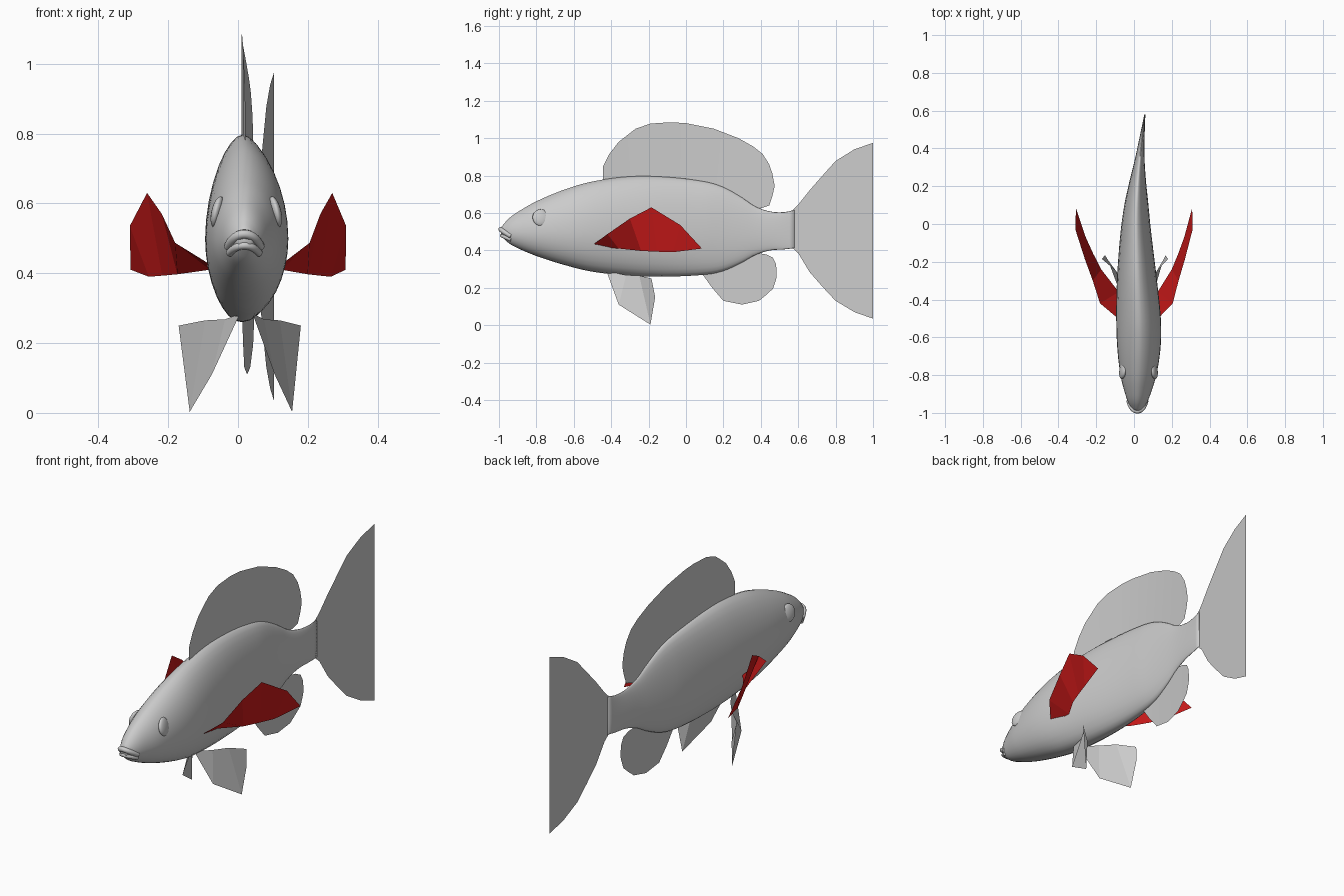
import bpy, bmesh
from math import cos, sin, pi, copysign

if "Cube" in bpy.data.objects:
    bpy.data.objects.remove(bpy.data.objects["Cube"])


def lerp_table(pts, y):
    """Smooth (Catmull-Rom style) lookup in a table of (y, values...)."""
    n = len(pts)
    y = min(max(y, pts[0][0]), pts[-1][0])
    i = max(k for k in range(n - 1) if pts[k][0] <= y)
    a, b = pts[i], pts[i + 1]
    p, q = pts[max(i - 1, 0)], pts[min(i + 2, n - 1)]
    h = b[0] - a[0]
    t = (y - a[0]) / h
    out = []
    for c in range(1, len(a)):
        m0 = (b[c] - p[c]) / (b[0] - p[0]) * h
        m1 = (q[c] - a[c]) / (q[0] - a[0]) * h
        out.append((2*t**3 - 3*t**2 + 1) * a[c] + (t**3 - 2*t**2 + t) * m0
                   + (3*t**2 - 2*t**3) * b[c] + (t**3 - t**2) * m1)
    return out


# Spine: x offset of the gently bent fish along y
SPINE = [(-1, .018), (-.6, .026), (-.25, .014), (0, .01), (.2, .018),
         (.4, .036), (.57, .056), (1, .103)]


def spine(y):
    return lerp_table(SPINE, y)[0]


def new_object(name, bm, smooth=True, mat=None):
    bmesh.ops.remove_doubles(bm, verts=bm.verts, dist=1e-5)
    bmesh.ops.recalc_face_normals(bm, faces=bm.faces)
    me = bpy.data.meshes.new(name)
    bm.to_mesh(me)
    bm.free()
    if smooth:
        me.shade_smooth()
    if mat:
        me.materials.append(mat)
    ob = bpy.data.objects.new(name, me)
    bpy.context.collection.objects.link(ob)
    return ob


def strip(name, rail_a, rail_b, smooth=False, mat=None):
    """Thin sheet between two rails of points."""
    bm = bmesh.new()
    a = [bm.verts.new(p) for p in rail_a]
    b = [bm.verts.new(p) for p in rail_b]
    for i in range(len(a) - 1):
        bm.faces.new((a[i], a[i + 1], b[i + 1], b[i]))
    return new_object(name, bm, smooth, mat)


def median_fin(name, stations):
    """Fin on the spine from (y, low z, high z) stations."""
    strip(name, [(spine(y), y, lo) for y, lo, hi in stations],
          [(spine(y), y, hi) for y, lo, hi in stations], smooth=True)


# Body: (y, bottom z, top z, half width)
BODY = [(-.99, .478, .522, .020), (-.95, .440, .568, .047), (-.9, .412, .605, .067),
        (-.8, .370, .662, .095), (-.65, .322, .725, .115), (-.5, .286, .768, .118),
        (-.3, .265, .795, .106), (-.1, .260, .792, .087), (.1, .270, .768, .064),
        (.2, .290, .738, .048), (.3, .335, .682, .032), (.37, .375, .635, .022),
        (.45, .400, .608, .014), (.52, .405, .604, .008), (.58, .412, .615, .003)]
SEG, RINGS = 32, 64
bm = bmesh.new()
rings = []
for r in range(RINGS + 1):
    y = -.99 + 1.57 * (r / RINGS) ** 1.15
    lo, hi, w = lerp_table(BODY, y)
    mid = lo + .44 * (hi - lo)
    ring = []
    for s in range(SEG):
        c, d = cos(2 * pi * s / SEG), sin(2 * pi * s / SEG)
        power = 1.15 if d > 0 else .92
        x = spine(y) + w * copysign(abs(c) ** power, c)
        ring.append(bm.verts.new((x, y, mid + d * ((hi - mid) if d > 0 else (mid - lo)))))
    rings.append(ring)
for a, b in zip(rings, rings[1:]):
    for s in range(SEG):
        bm.faces.new((a[s], a[(s + 1) % SEG], b[(s + 1) % SEG], b[s]))
bm.faces.new(rings[0])
bm.faces.new(rings[-1])
new_object("body", bm)


# Eyes and lips
def ellipsoid(name, loc, size, rot=(0, 0, 0)):
    bpy.ops.mesh.primitive_uv_sphere_add(segments=24, ring_count=12, location=loc, rotation=rot)
    ob = bpy.context.object
    ob.name = name
    ob.scale = size
    bpy.ops.object.shade_smooth()


for side, label in ((1, "right"), (-1, "left")):
    ellipsoid(label + "_eye", (spine(-.78) + side * .082, -.775, .575),
              (.017, .046, .046), (0, -side * .22, side * .16))


def lip(name, pts, radius):
    cu = bpy.data.curves.new(name, 'CURVE')
    cu.dimensions = '3D'
    cu.bevel_depth = radius
    cu.bevel_resolution = 3
    cu.use_fill_caps = True
    sp = cu.splines.new('NURBS')
    sp.points.add(len(pts) - 1)
    for p, co in zip(sp.points, pts):
        p.co = (co[0] + .018, co[1], co[2], 1)
    sp.use_endpoint_u = True
    sp.order_u = 4
    bpy.context.collection.objects.link(bpy.data.objects.new(name, cu))


lip("upper_lip", [(-.046, -.935, .476), (-.036, -.97, .496), (-.016, -.992, .513),
                  (.016, -.992, .513), (.036, -.97, .496), (.046, -.935, .476)], .013)
lip("lower_lip", [(-.042, -.935, .458), (-.032, -.965, .470), (-.014, -.985, .480),
                  (.014, -.985, .480), (.032, -.965, .470), (.042, -.935, .458)], .011)

# Fins on the centre line
median_fin("dorsal_fin", [
    (-.445, .77, .845), (-.41, .76, .915), (-.36, .76, .98), (-.27, .76, 1.05),
    (-.19, .76, 1.078), (-.08, .76, 1.085), (0, .75, 1.08), (.15, .72, 1.05),
    (.28, .66, 1.0), (.36, .615, .955), (.41, .628, .915), (.445, .64, .86),
    (.462, .69, .81), (.473, .74, .75)])
median_fin("anal_fin", [
    (.09, .27, .30), (.14, .20, .32), (.2, .13, .34), (.3, .11, .37), (.39, .13, .385),
    (.43, .163, .378), (.465, .195, .36), (.48, .24, .33), (.485, .26, .29)])
median_fin("tail_fin", [
    (.53, .415, .6), (.57, .412, .615), (.6, .385, .645), (.66, .285, .72),
    (.73, .205, .8), (.8, .13, .878), (.9, .07, .94), (1, .035, .975)])

# Paired fins: the left copy starts on the bent body's left flank
red = bpy.data.materials.new("red_fin")
red.diffuse_color = (.6, .01, .01, 1)
red.use_nodes = True
red.node_tree.nodes["Principled BSDF"].inputs["Base Color"].default_value = red.diffuse_color


def paired_fin(name, rail_a, rail_b, tip_x, root_x, tip_shift, root_shift, mat=None):
    def left(p):
        t = (tip_x - p[0]) / (tip_x - root_x)
        return (-p[0] + tip_shift + (root_shift - tip_shift) * t, p[1], p[2])
    strip("right_" + name, rail_a, rail_b, mat=mat)
    strip("left_" + name, [left(p) for p in rail_a], [left(p) for p in rail_b], mat=mat)


paired_fin("pectoral_fin",
           [(.128, -.50, .428), (.205, -.42, .487), (.236, -.3, .57), (.27, -.185, .63),
            (.31, -.03, .535), (.308, .085, .41)],
           [(.125, -.49, .42), (.125, -.36, .41), (.2, -.24, .397), (.235, -.155, .393),
            (.266, -.07, .39), (.308, .085, .41)],
           .31, .13, 0, .043, red)
paired_fin("pelvic_fin",
           [(.045, -.42, .275), (.105, -.36, .11), (.155, -.19, .003), (.167, -.165, .15)],
           [(.05, -.38, .28), (.075, -.32, .268), (.12, -.25, .265), (.18, -.185, .25)],
           .18, .05, .01, .045)
